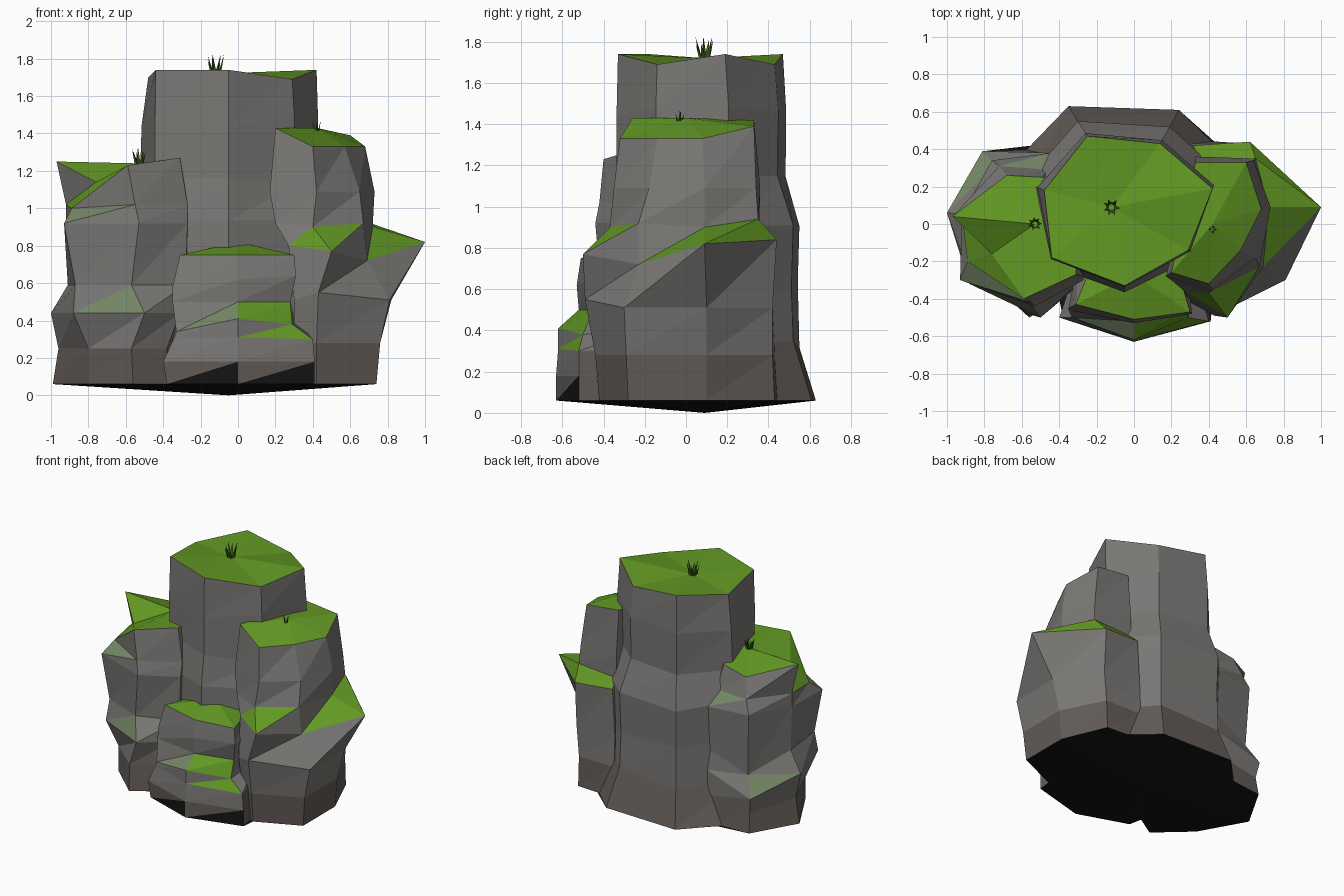
import bpy, bmesh, math, random
from mathutils import Vector

if "Cube" in bpy.data.objects:
    bpy.data.objects.remove(bpy.data.objects["Cube"])

random.seed(4)


def material(name, r, g, b):
    m = bpy.data.materials.new(name)
    lin = [((c / 255 + 0.055) / 1.055) ** 2.4 for c in (r, g, b)]
    m.diffuse_color = (*lin, 1)
    m.use_nodes = True
    m.node_tree.nodes["Principled BSDF"].inputs["Base Color"].default_value = m.diffuse_color
    return m


MATS = [material("stone_grey", 122, 120, 117), material("damp_stone", 99, 92, 87),
        material("moss_green", 98, 152, 35), material("pale_moss", 118, 136, 103),
        material("underside_black", 20, 20, 20), material("grass_green", 62, 92, 24)]
GREY, DAMP, MOSS, PALE, BLACK, GRASS = range(6)


def finish(name, bm):
    mesh = bpy.data.meshes.new(name)
    bm.to_mesh(mesh)
    bm.free()
    for m in MATS:
        mesh.materials.append(m)
    obj = bpy.data.objects.new(name, mesh)
    bpy.context.collection.objects.link(obj)
    return obj


def level(z, *pts):
    """Ring of points; a point may carry its own height."""
    return [Vector((p[0], p[1], p[2] if len(p) > 2 else z)) for p in pts]


def between(a, b, t, z, jitter=0.025):
    """Ring blended between two others, at height z with slight unevenness."""
    out = []
    for p, q in zip(a, b):
        v = p.lerp(q, t)
        v.z = z + random.uniform(-jitter, jitter)
        out.append(v)
    return out


def rock(name, rings, peak, rule, flips=()):
    """Skin counter-clockwise rings with facets and close with a mossy cap."""
    bm = bmesh.new()
    loops = [[bm.verts.new(p) for p in r] for r in rings]
    n = len(loops[0])
    for k in range(len(loops) - 1):
        a, b = loops[k], loops[k + 1]
        for i in range(n):
            j = (i + 1) % n
            if (k, i) in flips:
                tris = ((a[i], a[j], b[i]), (a[j], b[j], b[i]))
            else:
                tris = ((a[i], a[j], b[j]), (a[i], b[j], b[i]))
            for t in tris:
                f = bm.faces.new(t)
                f.normal_update()
                f.material_index = rule(f.calc_center_median(), f.normal, k)
    top = bm.verts.new(peak)
    for i in range(n):
        bm.faces.new((loops[-1][i], loops[-1][(i + 1) % n], top)).material_index = MOSS
    return finish(name, bm)


# Main pillar, bulging slightly on its left edge
base = level(.06, (-.35, .63), (-.63, .34), (-.48, -.25), (-.05, -.4),
             (.4, -.2), (.5, .36), (.24, .61))
top = level(1.74, (-.25, .47), (-.48, .18, 1.70), (-.44, -.18), (-.05, -.33),
            (.29, -.14, 1.69), (.42, .19), (.14, .43, 1.69))
rings = [base] + [between(base, top, t, z) for z, t in
                  ((.33, .5), (.62, .55), (.92, .5), (1.14, .92), (1.46, .9))] + [top]
rings[4][1].x = -.525
rings[5][1].x = -.515
rock("main_pillar", rings, (-.12, .09, 1.72), lambda c, n, k: DAMP if k == 0 else GREY)

# Left pillar
rings = [
    level(.06, (-.99, .06), (-.8, -.28), (-.56, -.5), (-.38, -.38), (-.25, .1), (-.44, .4), (-.8, .39)),
    level(.25, (-.96, .06), (-.8, -.28), (-.57, -.48), (-.38, -.36), (-.25, .1), (-.44, .38), (-.79, .37, .2)),
    level(.44, (-1, .06), (-.88, -.32), (-.5, -.5), (-.31, -.34), (-.25, .1), (-.44, .38), (-.81, .39, .32)),
    level(.59, (-.91, .05), (-.87, -.29), (-.57, -.41), (-.28, -.3), (-.25, .1), (-.45, .36), (-.74, .32, .46)),
    level(.92, (-.92, .05), (-.93, -.3), (-.53, -.44), (-.27, -.3), (-.25, .1), (-.44, .38), (-.76, .34)),
    level(1.02, (-.92, .05), (-.89, -.2, 1.0), (-.55, -.42), (-.27, -.28), (-.25, .1), (-.46, .29), (-.72, .31)),
    level(1.25, (-.97, .04), (-.76, -.16, 1.14), (-.59, -.4, 1.23), (-.31, -.27, 1.27), (-.3, .1),
          (-.49, .25, 1.2), (-.68, .26, 1.16)),
]


def left_rule(c, n, k):
    if k == 0:
        return DAMP
    if k == 5 and n.z > .6:
        return MOSS
    front = c.y < -.2 and -.85 < c.x < -.6
    if k == 2 and n.z > .25 and (front or c.y > .2 and c.x < -.7):
        return PALE
    if k == 4 and n.z > .3 and (front or c.y > .25 and c.x > -.6):
        return PALE
    return GREY


rock("left_pillar", rings, (-.53, 0, 1.24), left_rule, flips={(2, 6)})

# Right pillar with its broad mossy shelf
rings = [
    level(.06, (.3, -.38), (.42, -.42), (.74, -.28), (.74, .1), (.6, .43), (.3, .45)),
    level(.28, (.3, -.38), (.42, -.44), (.76, -.29), (.76, .1), (.6, .42), (.3, .43)),
    level(.51, (.3, -.42), (.43, -.49, .55), (.81, -.3), (.82, .1), (.62, .42), (.3, .42)),
    level(.80, (.27, -.36), (.5, -.5, .77), (.69, -.23, .72), (1, .09, .82), (.62, .44, .84), (.32, .42, .86)),
    level(.92, (.2, -.3), (.4, -.37, .9), (.67, -.23), (.72, .09, .9), (.65, .35, .94), (.33, .36)),
    level(1.09, (.17, -.28), (.42, -.35), (.65, -.18), (.73, .09), (.64, .34), (.33, .36)),
    level(1.33, (.2, -.26, 1.43), (.4, -.32), (.57, -.14), (.68, .08), (.6, .33, 1.39), (.33, .33, 1.42)),
]
rock("right_pillar", rings, (.42, 0, 1.43),
     lambda c, n, k: DAMP if k == 0 else MOSS if k == 3 and n.z > .3 else GREY)

# Front stepped rock
rings = [
    level(.06, (-.38, -.5), (0, -.63), (.41, -.52), (.35, -.2), (-.3, -.2)),
    level(.18, (-.4, -.5), (0, -.63), (.41, -.52), (.35, -.2), (-.3, -.2)),
    level(.31, (-.34, -.5), (0, -.62), (.4, -.52, .3), (.33, -.2), (-.3, -.2)),
    level(.41, (-.33, -.5, .34), (0, -.62), (.29, -.5, .38), (.3, -.2), (-.3, -.2)),
    level(.50, (-.35, -.46), (0, -.52), (.28, -.45), (.28, -.2), (-.3, -.2)),
    level(.62, (-.35, -.45, .58), (0, -.53), (.31, -.48, .64), (.28, -.2), (-.3, -.2)),
    level(.75, (-.31, -.43), (0, -.51), (.3, -.47), (.22, -.2, .76), (-.22, -.2, .75)),
]


def front_rule(c, n, k):
    if k == 0:
        return BLACK if c.z < .11 and c.y < -.4 else DAMP
    if k == 3 and c.y < -.4:
        return MOSS if c.x > 0 else PALE if c.z < .435 else GREY
    if k == 2 and c.y < -.45 and c.x > .15:
        return MOSS
    return DAMP if k == 1 and c.x > .3 else GREY


rock("front_step_rock", rings, (0, -.27, .82), front_rule)

# Shallow pointed underside
outline = level(.06, (-.99, .06), (-.8, -.28), (-.56, -.5), (-.4, -.4), (-.38, -.5), (0, -.63),
                (.41, -.52), (.42, -.42), (.74, -.28), (.74, .1), (.6, .43), (.43, .44),
                (.24, .61), (-.35, .63), (-.54, .42), (-.8, .39))
bm = bmesh.new()
apex = bm.verts.new((-.05, .09, 0))
rim = [bm.verts.new(p) for p in outline]
for i, v in enumerate(rim):
    bm.faces.new((rim[(i + 1) % len(rim)], v, apex)).material_index = BLACK
finish("underside", bm)


# Grass tufts made of thin leaning blades
def tuft(name, x, y, z, height, blades=7):
    bm = bmesh.new()
    for i in range(blades):
        a = i * math.tau / blades + random.uniform(-.3, .3)
        out = Vector((math.cos(a), math.sin(a), 0))
        side = Vector((-out.y, out.x, 0)) * height * .13
        root = Vector((x, y, z - .01)) + out * height * .12
        h = height * random.uniform(.6, 1)
        tip = root + out * height * .3 + Vector((0, 0, h + .01))
        v = [bm.verts.new(p) for p in (root - side, root + side, root + out * height * .13, tip)]
        for f in ((0, 1, 3), (1, 2, 3), (2, 0, 3)):
            bm.faces.new([v[q] for q in f]).material_index = GRASS
    bmesh.ops.recalc_face_normals(bm, faces=bm.faces)
    finish(name, bm)


tuft("grass_main", -.12, .09, 1.72, .11)
tuft("grass_left", -.53, 0, 1.24, .09)
tuft("grass_right", .42, -.03, 1.42, .055, 4)
tuft("grass_front", .08, -.28, .81, .05, 2)
